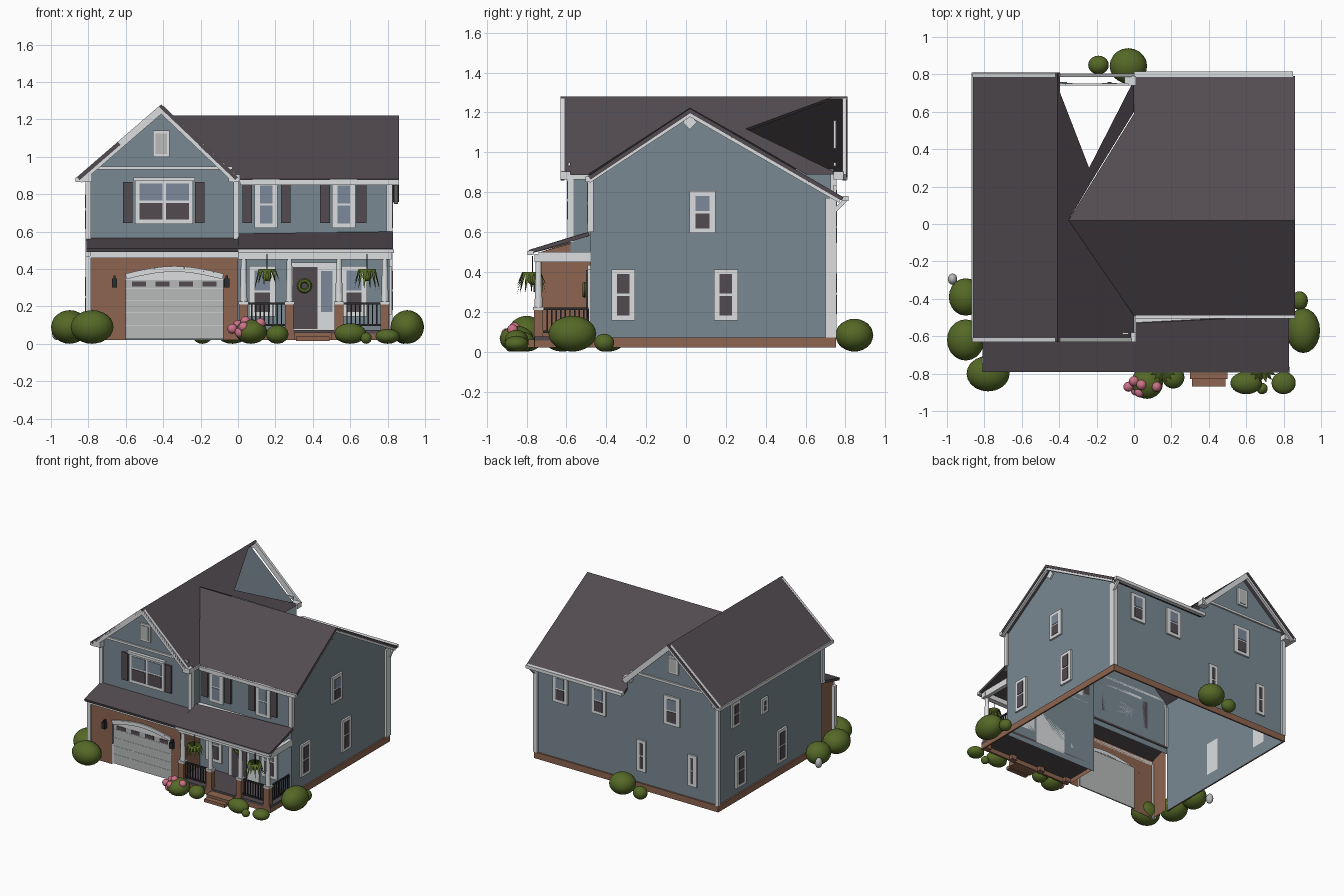
import bpy, bmesh, math, random
from mathutils import Vector

random.seed(4)
if "Cube" in bpy.data.objects:
    bpy.data.objects.remove(bpy.data.objects["Cube"])


def material(name, r, g, b):
    m = bpy.data.materials.new(name)
    m.use_nodes = True
    m.diffuse_color = (r, g, b, 1)
    m.node_tree.nodes["Principled BSDF"].inputs["Base Color"].default_value = (r, g, b, 1)
    return m


SIDING = material("blue grey siding", .19, .25, .29)
ROOF = material("dark shingle", .085, .07, .08)
WHITE = material("white trim", .72, .73, .74)
BRICK = material("brown brick", .27, .13, .08)
DOOR = material("light grey door", .48, .49, .49)
GREEN = material("leaf green", .09, .14, .02)
PINK = material("pink flower", .6, .17, .24)
BLACK = material("black metal", .025, .025, .03)
GLASS = material("window glass", .2, .25, .32)


def finish(name, bm, mat):
    mesh = bpy.data.meshes.new(name)
    bm.to_mesh(mesh)
    bm.free()
    mesh.materials.append(mat)
    ob = bpy.data.objects.new(name, mesh)
    bpy.context.collection.objects.link(ob)
    return ob


def poly(name, pts, mat, thick=0):
    bm = bmesh.new()
    f = bm.faces.new([bm.verts.new(p) for p in pts])
    f.normal_update()
    if f.normal.z < 0:
        f.normal_flip()
    ob = finish(name, bm, mat)
    if thick:
        mod = ob.modifiers.new("thickness", 'SOLIDIFY')
        mod.thickness, mod.offset = thick, -1
    return ob


def box(name, lo, hi, mat):
    bm = bmesh.new()
    bmesh.ops.create_cube(bm, size=1)
    for v in bm.verts:
        v.co = [lo[i] + (v.co[i] + .5) * (hi[i] - lo[i]) for i in range(3)]
    return finish(name, bm, mat)


def beam(name, p, q, w, h, mat):
    p, q = Vector(p), Vector(q)
    bm = bmesh.new()
    bmesh.ops.create_cube(bm, size=1)
    for v in bm.verts:
        v.co = (v.co.x * w, v.co.y * h, v.co.z * (q - p).length)
    ob = finish(name, bm, mat)
    ob.location = (p + q) / 2
    ob.rotation_euler = (q - p).to_track_quat('Z', 'Y').to_euler()
    return ob


def ball(name, c, r, mat, squash=1):
    bm = bmesh.new()
    bmesh.ops.create_icosphere(bm, subdivisions=3, radius=1)
    for v in bm.verts:
        v.co = [c[i] + v.co[i] * r[i] for i in range(3)]
    for f in bm.faces:
        f.smooth = True
    return finish(name, bm, mat)


def plate(name, side, pos, u, z, w, h, d0, d1, mat):
    """Box on a wall: u runs along the wall, d is the distance outwards."""
    s = -1 if side in ("front", "west") else 1
    a, b = sorted((pos + s * d0, pos + s * d1))
    lo, hi = (u - w / 2, a, z - h / 2), (u + w / 2, b, z + h / 2)
    if side in ("east", "west"):
        lo, hi = (lo[1], lo[0], lo[2]), (hi[1], hi[0], hi[2])
    return box(name, lo, hi, mat)


def window(name, side, pos, u, z, w, h, top=GLASS, low=ROOF, cols=1, crown=False):
    plate(name + "_frame", side, pos, u, z, w, h, 0, .014, WHITE)
    if crown:
        plate(name + "_crown", side, pos, u, z + h / 2, w + .02, .02, 0, .025, WHITE)
    pw, ph = (w - .05) / cols, (h - .06) / 2
    for c in range(cols):
        pu = u + (c - (cols - 1) / 2) * (pw + .012)
        for sgn, m in ((1, top), (-1, low)):
            plate(name + "_pane", side, pos, pu, z + sgn * (ph / 2 + .006), pw - .008, ph, .014, .018, m)


# Outer walls
L, R, B, F, W = -.80, .81, .74, -.48, -.58
poly("east_wall", [(R, F, .02), (R, B, .02), (R, B, .77), (R, .02, 1.19), (R, F, .86)], SIDING)
poly("west_wall", [(L, W, .02), (L, B, .02), (L, B, .92), (L, W, .92)], SIDING)
poly("main_front_wall", [(-.02, F, .02), (R, F, .02), (R, F, .87), (-.02, F, .87)], SIDING)
poly("main_back_wall", [(0, B, .02), (R, B, .02), (R, B, .78), (0, B, .78)], SIDING)
for name, y, z in (("wing_front_wall", W, .5), ("wing_back_wall", B, .02)):
    poly(name, [(L, y, z), (0, y, z), (0, y, .88), (-.41, y, 1.26), (L, y, .92)], SIDING)
poly("wing_east_wall", [(0, W, .5), (0, F, .5), (0, F, .89), (0, W, .89)], SIDING)

# Brick foundation and garage front
box("east_foundation", (R, F, .02), (R + .012, B, .07), BRICK)
box("west_foundation", (L - .012, W, .02), (L, B, .07), BRICK)
box("back_foundation", (L - .012, B, .02), (R + .012, B + .012, .07), BRICK)
G = -.73
arch = [(-.60 + .52 * i / 10, G, .36 + .04 * math.sin(math.pi * i / 10)) for i in range(11)]
poly("garage_brick", [(-.79, G, .02), (-.60, G, .02)] + arch + [(-.08, G, .02), (0, G, .02), (0, G, .5), (-.79, G, .5)], BRICK)
poly("garage_west_return", [(-.79, G, .02), (-.79, W, .02), (-.79, W, .55), (-.79, G, .5)], BRICK)
poly("garage_east_return", [(0, G, .02), (0, F, .02), (0, F, .57), (0, G, .5)], BRICK)
for a, b in zip(arch, arch[1:]):
    beam("garage_arch_trim", a, b, .02, .03, WHITE)
poly("garage_header", [(-.6, G + .008, .34)] + [(x, G + .008, z) for x, y, z in arch] + [(-.08, G + .008, .34)], WHITE)
box("garage_door", (-.60, G + .01, .025), (-.08, G + .02, .37), DOOR)
for i in range(4):
    plate("garage_groove", "front", G + .01, -.34, .10 + i * .066, .52, .003, 0, .002, WHITE)
    plate("garage_window", "front", G + .01, -.53 + i * .126, .32, .075, .028, 0, .004, ROOF)

# Wing roof, open at the back of its east slope
RX, RZ, EZ = -.41, 1.28, .89


def east(x, y):
    return (x, y, RZ + (x - RX) * (EZ - RZ) / -RX)


T = .02
poly("wing_roof_west", [(RX, -.63, RZ), (RX, .81, RZ), (-.86, .81, EZ), (-.86, -.63, EZ)], ROOF, T)
poly("wing_roof_east", [east(RX, -.63), east(0, -.63), east(0, -.49), east(-.35, .02), east(-.22, .24),
                        east(-.24, .3), east(RX, .74)], ROOF, T)
poly("wing_roof_valley", [east(-.24, .3), east(-.22, .24), east(0, .6), east(0, .77)], ROOF)

# Main roof
poly("main_roof_front", [(-.35, .02, 1.22), (.86, .02, 1.22), (.86, -.49, .88), (0, -.49, .88)], ROOF, T)
poly("main_roof_back", [(-.35, .02, 1.22), (.86, .02, 1.22), (.86, .79, .775), (0, .79, .775), (0, .59, .89)], ROOF, T)

# Porch roof
poly("porch_roof_garage", [(-.81, -.79, .51), (0, -.79, .51), (0, W, .565), (-.81, W, .565)], ROOF, T)
poly("porch_roof_entry", [(0, -.79, .51), (.83, -.79, .51), (.83, -.49, .6), (0, -.53, .59)], ROOF, T)
box("porch_flashing", (0, -.535, .575), (.82, F, .582), WHITE)
box("porch_gutter", (0, -.795, .485), (.835, -.765, .505), WHITE)
box("porch_beam", (0, -.76, .45), (.82, -.72, .49), WHITE)
box("porch_side_beam", (.785, -.74, .45), (.815, F, .50), WHITE)
box("garage_frieze", (-.79, -.75, .46), (0, -.73, .49), WHITE)

# Rakes, gutters and gable bands
for y in (-.62, .795):
    beam("wing_rake", (-.85, y, .875), (RX, y, 1.255), .02, .04, WHITE)
    beam("wing_rake", (RX, y, 1.255), (-.01, y, .875), .02, .04, WHITE)
for y in (F - .01, .775):
    beam("main_rake", (.845, .02, 1.195), (.845, y, .86 if y < 0 else .76), .02, .03, WHITE)
box("west_gutter", (-.87, -.63, .865), (-.845, .81, .89), WHITE)
box("wing_east_gutter", (-.015, -.63, .865), (.01, -.49, .89), WHITE)
box("main_front_gutter", (.01, -.505, .85), (.86, F, .878), WHITE)
box("main_back_gutter", (0, .785, .755), (.85, .815, .78), WHITE)
for side, y in (("front", W), ("back", B)):
    plate("gable_band", side, y, -.41, .94, .76, .018, 0, .012, WHITE)
    for x in (-.81, -.02):
        plate("eave_return", side, y, x, .885, .06, .04, 0, .05, WHITE)

# Corner boards and downspouts
for x, y, z0, z1 in ((L, W, .55, .89), (-.01, W, .55, .88), (R, F, .6, .87), (L, B, .07, .9), (L, G, .02, .47)):
    box("corner_board", (x - .015, y - .015, z0), (x + .015, y + .015, z1), WHITE)
box("east_back_corner", (R - .02, B - .04, .07), (R + .015, B + .015, .77), WHITE)
beam("gutter_elbow", (R + .01, B, .70), (R + .01, .80, .76), .02, .02, WHITE)

# Windows, shutters and vents
window("wing_front_window", "front", W, -.395, .76, .31, .24, cols=2, crown=True)
for x in (.15, .565):
    window("main_front_window", "front", F, x, .745, .125, .25, low=GLASS, crown=True)
for y, x in ((W, -.59), (W, -.205), (F, .05), (F, .255), (F, .465), (F, .66)):
    plate("shutter", "front", y, x, .755, .052, .22, 0, .015, ROOF)
for side, y, z in (("front", W, 1.07), ("back", B, 1.09)):
    plate("attic_vent", side, y, -.41, z, .09, .14, 0, .012, WHITE)
    plate("attic_louvre", side, y, -.41, z, .06, .11, .012, .016, DOOR)
window("east_upper_window", "east", R, .083, .70, .13, .21)
for y in (-.315, .20):
    window("east_lower_window", "east", R, y, .285, .12, .255, top=ROOF)
vent = plate("east_gable_vent", "east", R, 0, 0, .05, .05, 0, .012, WHITE)
vent.location, vent.rotation_euler = (0, .02, 1.15), (math.pi / 4, 0, 0)
window("back_gable_window", "back", B, -.40, .72, .14, .23)
for x in (.25, .59):
    window("back_upper_window", "back", B, x, .63, .13, .22)
for x in (-.58, -.13):
    window("back_narrow_window", "back", B, x, .29, .08, .25, top=ROOF)
for y, z, w, h in ((.52, .72, .11, .2), (.16, .65, .08, .12), (.46, .25, .12, .26), (-.06, .25, .12, .26)):
    window("west_window", "west", L, y, z, w, h, top=ROOF)
for x in (.13, .62):
    window("porch_window", "front", F, x, .28, .14, .27)

# Front door with wreath
plate("door_frame", "front", F, .395, .25, .27, .37, 0, .014, WHITE)
plate("front_door", "front", F, .36, .245, .13, .33, .014, .022, ROOF)
plate("door_sidelight", "front", F, .475, .28, .06, .22, .014, .018, GLASS)
bpy.ops.mesh.primitive_torus_add(location=(.355, F - .03, .31), rotation=(math.pi / 2, 0, 0), major_radius=.028,
                                 minor_radius=.012, major_segments=16, minor_segments=6)
bpy.context.object.name = "door_wreath"
bpy.context.object.data.materials.append(GREEN)

# Porch floor, steps, columns and railings
box("porch_floor", (0, -.76, .055), (.82, F, .075), ROOF)
box("porch_base", (0, -.76, .02), (.82, -.745, .06), BRICK)
box("porch_base_side", (.81, -.76, .02), (.82, F, .06), BRICK)
box("upper_step", (.30, -.83, .02), (.50, -.76, .06), BRICK)
box("lower_step", (.31, -.87, .015), (.49, -.83, .04), BRICK)
columns = (.03, .275, .54, .785)
for x in columns:
    box("column_pier", (x - .023, -.763, .02), (x + .023, -.717, .21), BRICK)
    box("column_cap", (x - .027, -.767, .21), (x + .027, -.713, .225), WHITE)
    bm = bmesh.new()
    bmesh.ops.create_cone(bm, cap_ends=True, segments=12, radius1=.02, radius2=.014, depth=.235)
    finish("column_shaft", bm, WHITE).location = (x, -.74, .34)


def railing(p, q):
    p, q = Vector(p), Vector(q)
    for z in (.10, .215):
        up = Vector((0, 0, z))
        beam("railing_bar", p + up, q + up, .012, .012, BLACK)
    n = round((q - p).length / .024)
    for i in range(n + 1):
        c = p.lerp(q, i / n)
        beam("baluster", c + Vector((0, 0, .10)), c + Vector((0, 0, .215)), .007, .007, BLACK)


railing((.05, -.74, 0), (.255, -.74, 0))
railing((.56, -.74, 0), (.765, -.74, 0))
railing((.795, -.72, 0), (.795, -.49, 0))

# Wall lamps
for x in (-.66, -.06):
    box("wall_lamp", (x - .014, G - .035, .30), (x + .014, G - .008, .35), BLACK)
    box("lamp_bracket", (x - .006, G - .03, .35), (x + .006, G, .365), BLACK)

# Hanging ferns
for x in (.155, .69):
    ball("fern_pot", (x, -.77, .36), (.025, .025, .025), GREEN)
    beam("fern_hanger", (x, -.77, .37), (x, -.77, .48), .004, .004, BLACK)
    for i in range(14):
        a = i * math.tau / 14
        d, s = Vector((math.cos(a), math.sin(a), 0)), Vector((-math.sin(a), math.cos(a), 0)) * .012
        c = Vector((x, -.775, .37))
        mid = c + d * .045 + Vector((0, 0, .03))
        tip = c + d * .075 - Vector((0, 0, random.uniform(.03, .09)))
        poly("fern_frond", [c, mid - s, tip, mid + s], GREEN)

# Bushes: x, y, x radius, y radius, top
for x, y, rx, ry, top in ((-.90, -.39, .09, .10, .17), (-.90, -.62, .10, .11, .18), (-.78, -.80, .115, .095, .18),
                          (.905, -.57, .09, .12, .18), (.885, -.41, .045, .05, .09), (.07, -.85, .085, .085, .13),
                          (.21, -.82, .06, .06, .10), (.60, -.85, .085, .06, .11), (.685, -.88, .03, .03, .06),
                          (.80, -.85, .065, .06, .08), (-.19, .85, .055, .05, .10), (-.03, .845, .1, .095, .165)):
    h = top / 2
    ball("bush", (x, y, h), (rx, ry, h), GREEN)
ball("garden_stone", (-.97, -.295, .06), (.025, .03, .04), DOOR)

# Pink flowers
for x, y, z in ((-.03, -.87, .08), (.01, -.89, .06), (.04, -.86, .12), (.12, -.87, .11), (0, -.84, .10), (.03, -.9, .09)):
    ball("flower", (x, y, z), (.027, .027, .027), PINK)
